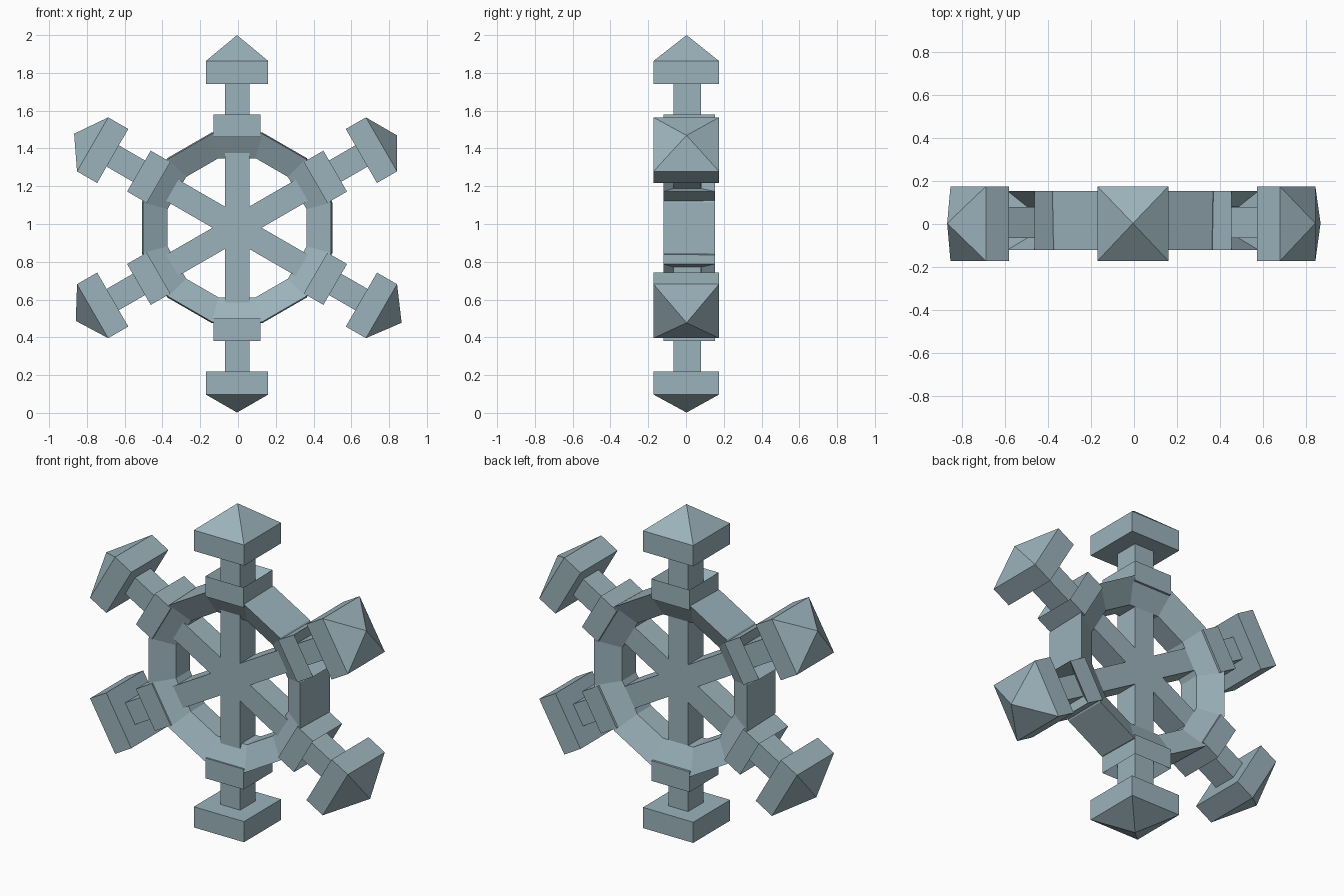
import bpy, bmesh, math

if "Cube" in bpy.data.objects:
    bpy.data.objects.remove(bpy.data.objects["Cube"])

CX, CZ = -0.005, 0.98          # wheel centre

blue_grey = bpy.data.materials.new("blue_grey")
blue_grey.diffuse_color = (0.33, 0.45, 0.50, 1)
blue_grey.use_nodes = True
blue_grey.node_tree.nodes["Principled BSDF"].inputs["Base Color"].default_value = blue_grey.diffuse_color


def finish(name, bm):
    bmesh.ops.recalc_face_normals(bm, faces=bm.faces)
    me = bpy.data.meshes.new(name)
    bm.to_mesh(me)
    bm.free()
    me.materials.append(blue_grey)
    ob = bpy.data.objects.new(name, me)
    bpy.context.collection.objects.link(ob)
    return ob


def arm_loft(name, angle, sections, tip=None):
    """Loft rectangles (radius, half width, y0, y1) outward along an arm."""
    a = math.radians(angle)
    ca, sa = math.cos(a), math.sin(a)
    bm = bmesh.new()

    def vert(r, w, y):
        return bm.verts.new((CX + r * ca - w * sa, y, CZ + r * sa + w * ca))

    loops = [[vert(r, -w, y0), vert(r, w, y0), vert(r, w, y1), vert(r, -w, y1)]
             for r, w, y0, y1 in sections]
    bm.faces.new(loops[0])
    for lo, hi in zip(loops, loops[1:]):
        for i in range(4):
            j = (i + 1) % 4
            bm.faces.new((lo[i], lo[j], hi[j], hi[i]))
    if tip:
        t = vert(tip, 0, 0.003)
        for i in range(4):
            bm.faces.new((loops[-1][i], loops[-1][(i + 1) % 4], t))
    else:
        bm.faces.new(loops[-1])
    return finish(name, bm)


# Twelve-sided rim: wide outer wall, sloped sides, narrow inner wall
profile = [(0.498, -0.12), (0.504, 0.153), (0.368, 0.08), (0.368, -0.05)]
bm = bmesh.new()
rings = []
for k in range(12):
    a = math.radians(15 + 30 * k)
    f = 1 / math.cos(math.radians(15))     # apothem to corner radius
    rings.append([bm.verts.new((CX + r * f * math.cos(a), y, CZ + r * f * math.sin(a)))
                  for r, y in profile])
for k in range(12):
    p, q = rings[k], rings[(k + 1) % 12]
    for i in range(4):
        j = (i + 1) % 4
        bm.faces.new((p[i], p[j], q[j], q[i]))
finish("rim", bm)

# Spokes running straight through the hub
for k in range(3):
    arm_loft("spoke", 30 + 60 * k, [(-0.78, 0.065, -0.065, 0.08),
                                    (0.78, 0.065, -0.065, 0.08)])

# Recessed collars on the rim and pointed caps on the spoke ends
tips = [0.978, 1.02, 0.996, 0.986, 0.978, 1.006]
for k, tip in enumerate(tips):
    ang = 30 + 60 * k
    arm_loft("collar", ang, [(0.48, 0.125, -0.12, 0.153),
                             (0.60, 0.125, -0.12, 0.153),
                             (0.53, 0.066, -0.066, 0.081)])
    arm_loft("cap", ang, [(0.76, 0.165, -0.172, 0.175),
                          (0.883, 0.165, -0.172, 0.175)], tip)
